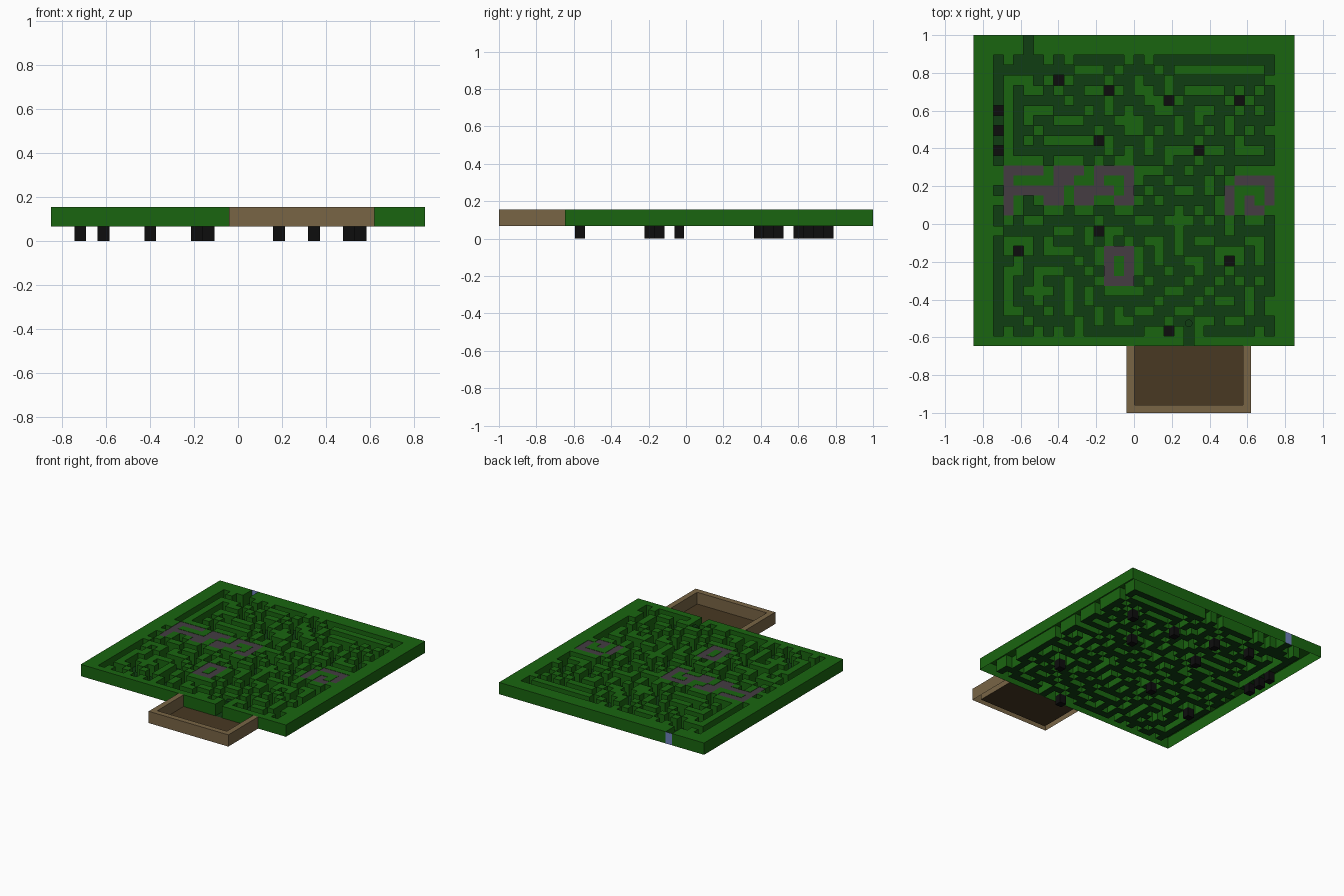
import bpy, bmesh, random

if "Cube" in bpy.data.objects:
    bpy.data.objects.remove(bpy.data.objects["Cube"])

random.seed(7)
ROWS, COLS, N = 31, 32, 28          # whole plan, and the maze inside its border
X0, Y1, S = -0.85, 1.0, 1.7 / 32
BASE, TOP = 0.067, 0.155

# Maze features in inner cells: (row, column) from the back left
PITS = [(2, 6), (3, 11), (4, 17), (4, 24), (5, 0), (7, 0), (9, 0), (8, 10),
        (9, 20), (17, 10), (19, 2), (20, 23), (27, 17)]
# Runs: (row, column, rows, columns)
COVERED = [(11, 1, 1, 4), (12, 1, 4, 1), (13, 1, 1, 6), (11, 6, 1, 3), (12, 6, 1, 2),
           (14, 5, 1, 2), (13, 8, 1, 4), (14, 8, 1, 2), (11, 10, 1, 4), (12, 10, 1, 1),
           (12, 13, 3, 1), (14, 12, 1, 1),
           (12, 24, 1, 4), (13, 23, 3, 1), (13, 27, 2, 1), (14, 25, 1, 1), (15, 25, 1, 2),
           (19, 11, 4, 1), (19, 13, 4, 1), (19, 12, 1, 1), (22, 12, 1, 1)]
OPEN = [(1, 0, 10, 1), (18, 0, 10, 1), (0, 2, 1, 3), (1, 1, 1, 6), (0, 8, 1, 5),
        (0, 16, 1, 8), (2, 18, 1, 9), (26, 19, 2, 1), (3, 2, 7, 1), (9, 2, 1, 9)]


def run_cells(runs):
    return {(r + i, c + j) for r, c, h, w in runs for i in range(h) for j in range(w)}


STEPS = ((1, 0), (0, 1), (-1, 0), (0, -1))


def around(cell):
    return [(cell[0] + dr, cell[1] + dc) for dr, dc in STEPS]


def carve(start):
    """Grow winding paths from the known cells without joining them up."""
    done = set(start)
    stack = sorted(start)
    random.shuffle(stack)
    while stack:
        ways = [n for n in around(stack[-1])
                if n not in done and 0 <= n[0] < N and 0 <= n[1] < N
                and sum(m in done for m in around(n)) == 1]
        if ways:
            step = random.choice(ways)
            done.add(step)
            stack.append(step)
        else:
            stack.pop()
    return done


covered = run_cells(COVERED)
inner = carve(covered | set(PITS) | run_cells(OPEN))


# Put the maze inside the border, with the entrance (back) and exit (front)
def in_plan(cells):
    return {(r + 2, c + 2) for r, c in cells}


pit_cells, covered = in_plan(PITS), in_plan(covered)
path_cells = in_plan(inner) | {(0, 5), (1, 5), (30, 21)}


def material(name, rgb):
    m = bpy.data.materials.new(name)
    m.diffuse_color = (*rgb, 1)
    m.use_nodes = True
    m.node_tree.nodes["Principled BSDF"].inputs["Base Color"].default_value = m.diffuse_color
    return m


HEDGE = material("hedge", (0.010, 0.13, 0.005))
PATH = material("path", (0.005, 0.048, 0.006))
WOOD = material("wood", (0.19, 0.13, 0.06))
DARKWOOD = material("dark_wood", (0.065, 0.04, 0.016))
COVER = material("cover", (0.058, 0.045, 0.055))
BLACK = material("black", (0.004, 0.004, 0.004))
BLUE = material("blue", (0.16, 0.22, 0.5))


def mesh_object(name, quads, mat):
    bm = bmesh.new()
    for q in quads:
        bm.faces.new([bm.verts.new(p) for p in q])
    bmesh.ops.remove_doubles(bm, verts=bm.verts, dist=1e-5)
    me = bpy.data.meshes.new(name)
    bm.to_mesh(me)
    bm.free()
    me.materials.append(mat)
    ob = bpy.data.objects.new(name, me)
    bpy.context.collection.objects.link(ob)
    return ob


def flat(x0, x1, y0, y1, z):
    return [(x0, y0, z), (x1, y0, z), (x1, y1, z), (x0, y1, z)]


def upright(a, b, z0=BASE, z1=TOP):
    return [(*a, z0), (*b, z0), (*b, z1), (*a, z1)]


def sides(x0, x1, y0, y1):
    # Front, right, back, left edges, each wound to face outwards
    c = [(x0, y0), (x1, y0), (x1, y1), (x0, y1)]
    return [(c[i], c[(i + 1) % 4]) for i in range(4)]


def bounds(r, c):
    return X0 + c * S, X0 + (c + 1) * S, Y1 - (r + 1) * S, Y1 - r * S


# Hedges are raised shells, open below; paths are the low floor between them
hedge_cells = {(r, c) for r in range(ROWS) for c in range(COLS)} - path_cells
hedges = []
for cell in hedge_cells:
    hedges.append(flat(*bounds(*cell), TOP))
    for (a, b), beside in zip(sides(*bounds(*cell)), around(cell)):
        if beside not in hedge_cells:
            hedges.append(upright(a, b))
mesh_object("hedge_walls", hedges, HEDGE)
mesh_object("path_floor", [flat(*bounds(*p), BASE) for p in path_cells - pit_cells], PATH)
mesh_object("path_covers", [flat(*bounds(*p), TOP - 0.002) for p in covered], COVER)

# Sunken pits, open at the top
pits = []
for p in pit_cells:
    pits += [upright(a, b, 0, BASE) for a, b in sides(*bounds(*p))]
    pits.append(flat(*bounds(*p), 0))
mesh_object("pits", pits, BLACK)

# Blue gate closing the entrance
gx0, gx1, _, gy = bounds(0, 5)
mesh_object("entrance_gate", [upright((gx1, gy), (gx0, gy))], BLUE)

# Wooden tray in front of the exit: U-shaped rim, open underneath
L, R, F, B, T = -0.04, 0.62, -1.0, Y1 - ROWS * S, 0.042
outer_line = [(L, B), (L, F), (R, F), (R, B)]
inner_line = [(L + T, B), (L + T, F + T), (R - T, F + T), (R - T, B)]
rim = []
for i in range(3):
    o0, o1, n0, n1 = outer_line[i], outer_line[i + 1], inner_line[i], inner_line[i + 1]
    rim += [upright(o0, o1), upright(n1, n0),
            [(*o0, TOP), (*o1, TOP), (*n1, TOP), (*n0, TOP)]]
mesh_object("tray_rim", rim, WOOD)
mesh_object("tray_floor", [flat(L + T, R - T, F + T, B, BASE)], DARKWOOD)

# Small post standing in the path before the exit
bpy.ops.mesh.primitive_cylinder_add(vertices=12, radius=0.02, depth=TOP - BASE - 0.01,
                                    location=(0.29, -0.525, (TOP + BASE - 0.01) / 2))
post = bpy.context.object
post.name = "exit_post"
post.data.materials.append(PATH)
